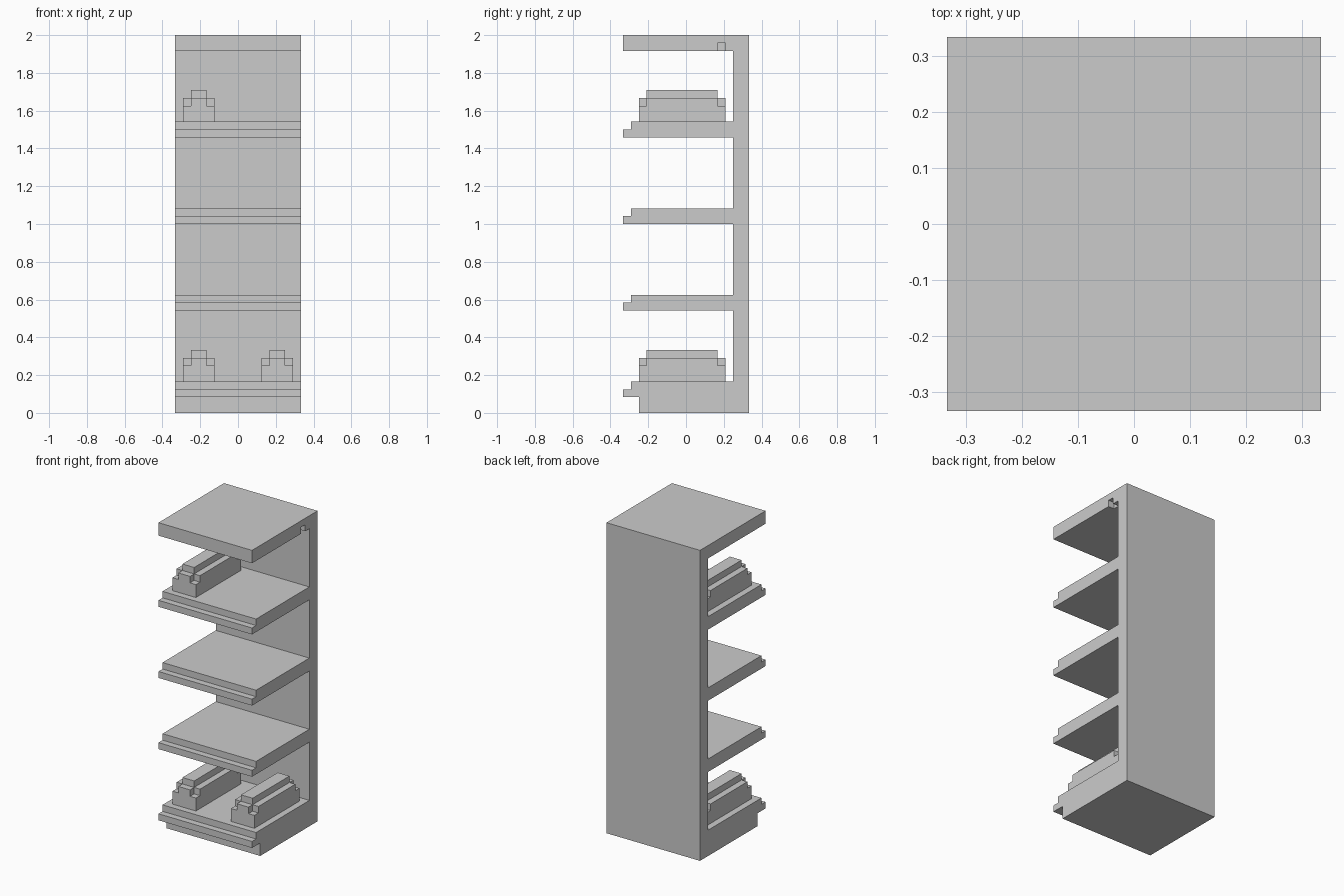
import bpy
import bmesh
from mathutils import Vector

U = 2 / 48  # one block of the modelling grid

cube = bpy.data.objects.get("Cube")
if cube:
    bpy.data.objects.remove(cube, do_unlink=True)

grey = bpy.data.materials.new("plain grey")
grey.use_nodes = True
colour = (0.6, 0.6, 0.6, 1)
grey.diffuse_color = colour
grey.node_tree.nodes["Principled BSDF"].inputs["Base Color"].default_value = colour


def add_prism(bm, points, depth):
    """Extrude a flat outline (grid units) along a vector."""
    face = bm.faces.new([bm.verts.new(Vector(p) * U) for p in points])
    new = bmesh.ops.extrude_face_region(bm, geom=[face], use_keep_orig=True)["geom"]
    verts = [v for v in new if isinstance(v, bmesh.types.BMVert)]
    bmesh.ops.translate(bm, verts=verts, vec=Vector(depth) * U)


def finish(name, bm):
    bmesh.ops.recalc_face_normals(bm, faces=bm.faces)
    mesh = bpy.data.meshes.new(name)
    bm.to_mesh(mesh)
    bm.free()
    mesh.materials.append(grey)
    obj = bpy.data.objects.new(name, mesh)
    bpy.context.collection.objects.link(obj)
    return obj


def rectangle(x, y, z):
    return [(-x, -y, z), (x, -y, z), (x, y, z), (-x, y, z)]


# Cabinet: side profile with plinth, stepped shelves, back panel and top board
profile = [(8, 0), (8, 48), (-8, 48), (-8, 46), (6, 46)]
for z in (35, 24, 13, 2):
    profile += [(6, z + 2), (-7, z + 2), (-7, z + 1), (-8, z + 1), (-8, z)]
    profile.append((6, z) if z > 2 else (-6, z))
profile.append((-6, 0))
bm = bmesh.new()
add_prism(bm, [(-8, y, z) for y, z in profile], (16, 0, 0))
cabinet = finish("cabinet", bm)

# Small notch under the left edge of the top board
bm = bmesh.new()
add_prism(bm, [(7, 4, 45), (9, 4, 45), (9, 5, 45), (7, 5, 45)], (0, 0, 2))
cutter = finish("notch_cutter", bm)
cutter.hide_render = True
cut = cabinet.modifiers.new("notch", "BOOLEAN")
cut.operation = "DIFFERENCE"
cut.solver = "EXACT"
cut.object = cutter
bpy.context.view_layer.objects.active = cabinet
bpy.ops.object.modifier_apply(modifier=cut.name)
bpy.data.objects.remove(cutter, do_unlink=True)


# Stepped blocks: body, corner-notched shoulder and narrow crown
def block(name, x, z):
    bm = bmesh.new()
    add_prism(bm, rectangle(2, 5.5, 0), (0, 0, 2))
    shoulder = []
    for sx, sy in ((-1, -1), (1, -1), (1, 1), (-1, 1)):
        corner = [(2, 4.5), (1, 4.5), (1, 5.5)]
        if sx * sy < 0:
            corner.reverse()
        shoulder += [(sx * a, sy * b, 2) for a, b in corner]
    add_prism(bm, shoulder, (0, 0, 1))
    add_prism(bm, rectangle(1, 4.5, 3), (0, 0, 1))
    obj = finish(name, bm)
    obj.location = Vector((x, -0.5, z)) * U


block("lower_right_block", -5, 4)
block("lower_left_block", 5, 4)
block("upper_right_block", -5, 37)
